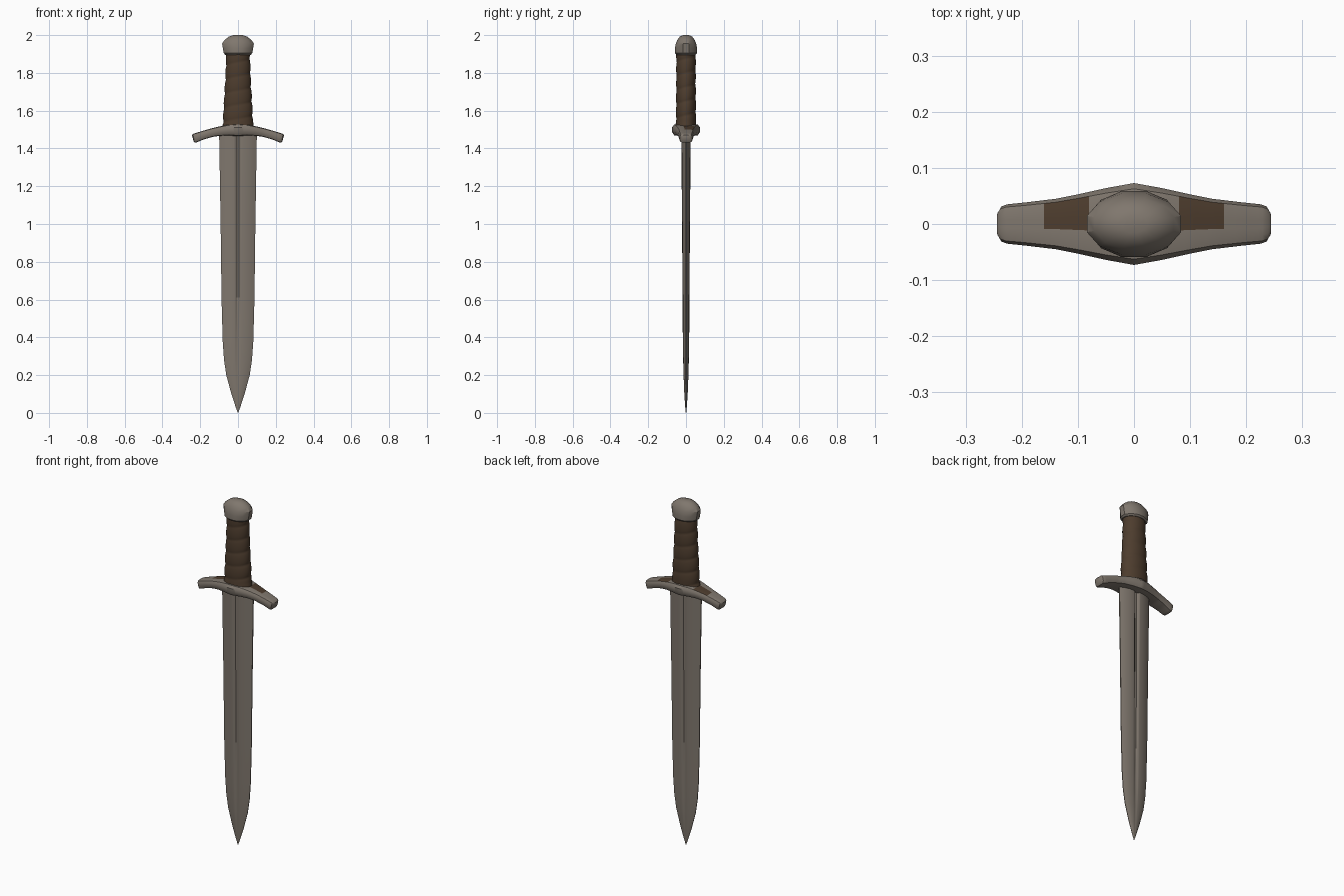
import bpy, bmesh, math

if "Cube" in bpy.data.objects:
    bpy.data.objects.remove(bpy.data.objects["Cube"])


def material(name, rgb):
    m = bpy.data.materials.new(name)
    m.diffuse_color = (*rgb, 1)
    m.use_nodes = True
    m.node_tree.nodes["Principled BSDF"].inputs["Base Color"].default_value = m.diffuse_color
    return m


STEEL = material("worn steel", (0.215, 0.185, 0.155))
LEATHER = material("brown leather", (0.075, 0.046, 0.027))


def lerp(table, t):
    """Interpolate rows of (key, value, value, ...) at t."""
    if t <= table[0][0]:
        return table[0][1:]
    for a, b in zip(table, table[1:]):
        if t <= b[0]:
            f = (t - a[0]) / (b[0] - a[0])
            return [p + (q - p) * f for p, q in zip(a[1:], b[1:])]
    return table[-1][1:]


def loft(name, rings, mats, angle=35, rule=None):
    """Skin closed rings of equal size and cap both ends."""
    bm = bmesh.new()
    vs = [[bm.verts.new(p) for p in r] for r in rings]
    n = len(vs[0])
    for a, b in zip(vs, vs[1:]):
        for i in range(n):
            j = (i + 1) % n
            bm.faces.new((a[i], a[j], b[j], b[i]))
    bm.faces.new(vs[0][::-1])
    bm.faces.new(vs[-1])
    bmesh.ops.remove_doubles(bm, verts=bm.verts, dist=1e-5)
    bmesh.ops.recalc_face_normals(bm, faces=bm.faces)
    if rule:
        for f in bm.faces:
            f.material_index = rule(f)
    me = bpy.data.meshes.new(name)
    bm.to_mesh(me)
    bm.free()
    for m in mats:
        me.materials.append(m)
    ob = bpy.data.objects.new(name, me)
    bpy.context.collection.objects.link(ob)
    bpy.ops.object.select_all(action='DESELECT')
    ob.select_set(True)
    bpy.context.view_layer.objects.active = ob
    bpy.ops.object.shade_smooth_by_angle(angle=math.radians(angle))
    return ob


# Blade: lens section with a narrow fuller; rows are z, half width, half thickness, groove depth
blade = [(0, 0.001, 0.001, 0), (0.03, 0.012, 0.004, 0), (0.1, 0.035, 0.009, 0.05),
         (0.2, 0.062, 0.013, 0.15), (0.28, 0.074, 0.015, 0.25), (0.38, 0.081, 0.017, 0.35),
         (0.6, 0.087, 0.018, 0.4), (1.0, 0.092, 0.021, 0.4), (1.49, 0.1, 0.025, 0.4)]
rings = []
for z, w, t, g in blade:
    half = [(1, 0.12), (0.8, 0.55), (0.5, 0.88), (0.22, 1), (0.16, 0.97), (0.06, 1 - g)]
    front = half + [(-x, y) for x, y in half[::-1]]
    section = front + [(-x, -y) for x, y in front]
    rings.append([(x * w, y * t, z) for x, y in section])
loft("blade", rings, [STEEL])

# Crossguard: drooping bar; rows are x, half depth, bottom z, top z
guard = [(0, 0.073, 1.466, 1.53), (0.05, 0.064, 1.468, 1.526), (0.1, 0.053, 1.467, 1.516),
         (0.14, 0.045, 1.461, 1.506), (0.19, 0.039, 1.447, 1.492), (0.228, 0.035, 1.432, 1.48),
         (0.238, 0.031, 1.431, 1.476), (0.243, 0.022, 1.437, 1.47)]
xs = [i * 0.01 for i in range(23)] + [0.228, 0.238, 0.243]
xs = [-x for x in xs[:0:-1]] + xs
top = [(1, 0.72), (0.86, 0.94), (0.55, 1), (0.2, 1), (-0.2, 1), (-0.55, 1), (-0.86, 0.94), (-1, 0.72)]
section = top + [(-1, 0.3), (-0.85, 0.05), (-0.45, 0), (0.45, 0), (0.85, 0.05), (1, 0.3)]
rings = []
for x in xs:
    d, lo, hi = lerp(guard, abs(x))
    rings.append([(x * (0.965 + 0.04 * v), u * d, lo + v * (hi - lo)) for u, v in section])


def stain(f):
    # leather-brown patches on top, either side of the grip
    c = f.calc_center_median()
    return int(0.083 < abs(c.x) < 0.162 and -0.014 < c.y < 0.04 and f.normal.z > 0.7)


loft("crossguard", rings, [STEEL, LEATHER], rule=stain)

# Grip: tapered oval with a spiral leather wrap; rows are z, half width, half depth
grip = [(1.51, 0.086, 0.056), (1.54, 0.08, 0.054), (1.62, 0.077, 0.053),
        (1.75, 0.069, 0.052), (1.88, 0.064, 0.052), (1.91, 0.064, 0.052)]
rings = []
SEG, STEPS, PITCH = 32, 60, 0.075
for k in range(STEPS + 1):
    z = 1.51 + 0.4 * k / STEPS
    w, d = lerp(grip, z)
    ring = []
    for i in range(SEG):
        a = 2 * math.pi * i / SEG
        phase = z / PITCH - i / SEG
        s = 0.92 + 0.08 * abs(math.sin(math.pi * phase)) ** 0.5
        ring.append((w * s * math.cos(a), d * s * math.sin(a), z))
    rings.append(ring)
loft("grip", rings, [LEATHER], 60)

# Pommel: faceted oval cap
pommel = [(1.896, 0.07, 0.053), (1.904, 0.078, 0.061), (1.93, 0.083, 0.061), (1.955, 0.087, 0.056),
          (1.975, 0.073, 0.047), (1.992, 0.05, 0.034), (2.0, 0.025, 0.016)]
rings = [[(w * math.cos(a), d * math.sin(a), z)
          for a in [math.radians(15 + 30 * i) for i in range(12)]] for z, w, d in pommel]
loft("pommel", rings, [STEEL], 30)
